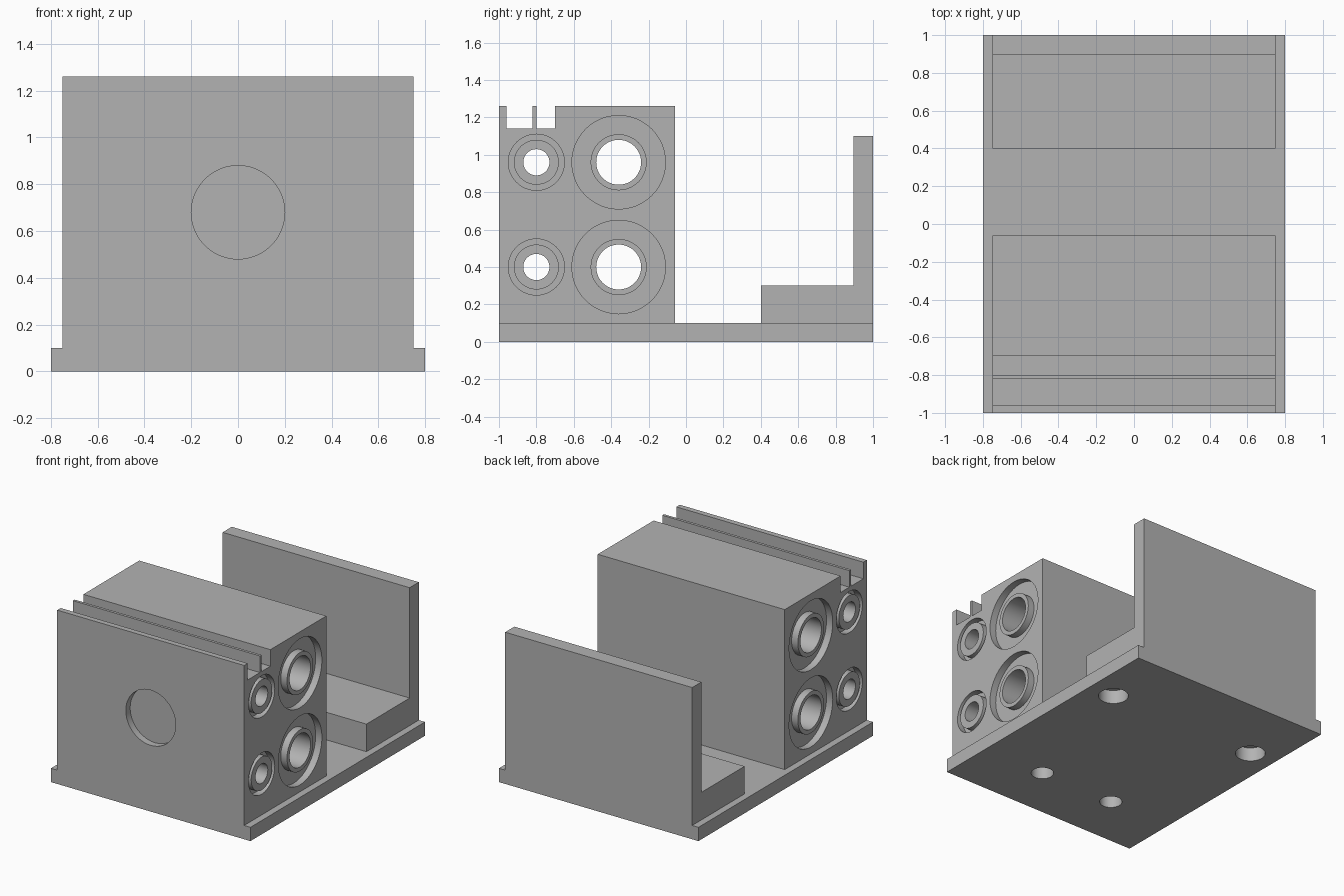
import bpy
import bmesh
from math import cos, sin, pi, radians
from mathutils import Matrix, Vector

cube = bpy.data.objects.get("Cube")
if cube:
    bpy.data.objects.remove(cube, do_unlink=True)

SIDES = 48
HALF = 0.75  # half width of the parts standing on the base

grey = bpy.data.materials.new("machined_grey")
grey.use_nodes = True
colour = (0.45, 0.45, 0.45, 1)
grey.diffuse_color = colour
grey.node_tree.nodes["Principled BSDF"].inputs["Base Color"].default_value = colour


def finish(name, bm):
    bmesh.ops.recalc_face_normals(bm, faces=bm.faces)
    mesh = bpy.data.meshes.new(name)
    bm.to_mesh(mesh)
    bm.free()
    mesh.materials.append(grey)
    obj = bpy.data.objects.new(name, mesh)
    bpy.context.collection.objects.link(obj)
    return obj


def extrude_profile(name, points, half):
    """Extrude a (y, z) outline across x."""
    bm = bmesh.new()
    face = bm.faces.new([bm.verts.new((-half, y, z)) for y, z in points])
    result = bmesh.ops.extrude_face_region(bm, geom=[face])
    moved = [v for v in result["geom"] if isinstance(v, bmesh.types.BMVert)]
    bmesh.ops.translate(bm, verts=moved, vec=(2 * half, 0, 0))
    return finish(name, bm)


def cylinder(centre, axis, radius, length):
    bm = bmesh.new()
    turn = Vector((0, 0, 1)).rotation_difference(Vector(axis)).to_matrix().to_4x4()
    bmesh.ops.create_cone(bm, cap_ends=True, segments=SIDES, radius1=radius,
                          radius2=radius, depth=length,
                          matrix=Matrix.Translation(centre) @ turn)
    return finish("cutter", bm)


def tube(centre, inner, outer, length):
    """Closed tube along x."""
    bm = bmesh.new()
    profile = [(inner, -length / 2), (outer, -length / 2),
               (outer, length / 2), (inner, length / 2)]
    rings = []
    for i in range(SIDES):
        a = 2 * pi * i / SIDES
        rings.append([bm.verts.new(Vector(centre) + Vector((h, r * cos(a), r * sin(a))))
                      for r, h in profile])
    for i in range(SIDES):
        p, q = rings[i - 1], rings[i]
        for j in range(4):
            bm.faces.new((p[j - 1], p[j], q[j], q[j - 1]))
    return finish("cutter", bm)


def cut(target, cutter):
    cutter.hide_render = True
    mod = target.modifiers.new("cut", "BOOLEAN")
    mod.operation = "DIFFERENCE"
    mod.solver = "EXACT"
    mod.object = cutter
    bpy.ops.object.select_all(action="DESELECT")
    bpy.context.view_layer.objects.active = target
    target.select_set(True)
    bpy.ops.object.modifier_apply(modifier=mod.name)
    bpy.data.objects.remove(cutter, do_unlink=True)


# Base plate with four mounting holes
base = extrude_profile("base_plate", [(-1, 0), (1, 0), (1, 0.1), (-1, 0.1)], 0.8)
for side in (-1, 1):
    cut(base, cylinder((side * 0.6, 0.5, 0.05), (0, 0, 1), 0.1, 0.2))
    cut(base, cylinder((side * 0.3, -0.6, 0.05), (0, 0, 1), 0.075, 0.2))

# Main block with two slots along the top
block = extrude_profile("main_block", [
    (-1, 0.1), (-0.06, 0.1), (-0.06, 1.26), (-0.7, 1.26), (-0.7, 1.14),
    (-0.8, 1.14), (-0.8, 1.26), (-0.82, 1.26), (-0.82, 1.14),
    (-0.96, 1.14), (-0.96, 1.26), (-1, 1.26)], HALF)

# Round recess in the front face
cut(block, cylinder((0, -1, 0.68), (0, 1, 0), 0.2, 0.1))

# Through bores, each with a ring groove around both ends
for z in (0.4, 0.96):
    for y, bore, collar, recess in ((-0.36, 0.12, 0.15, 0.25),
                                    (-0.8, 0.07, 0.12, 0.15)):
        cut(block, cylinder((0, y, z), (1, 0, 0), bore, 2))
        for side in (-1, 1):
            cut(block, tube((side * HALF, y, z), collar, recess, 0.1))

# Rear step and upright wall
rear = extrude_profile("rear_bracket", [
    (0.4, 0.1), (1, 0.1), (1, 1.1), (0.895, 1.1), (0.895, 0.3), (0.4, 0.3)], HALF)

for obj in (base, block, rear):
    bpy.ops.object.select_all(action="DESELECT")
    bpy.context.view_layer.objects.active = obj
    obj.select_set(True)
    bpy.ops.object.shade_smooth_by_angle(angle=radians(30))
